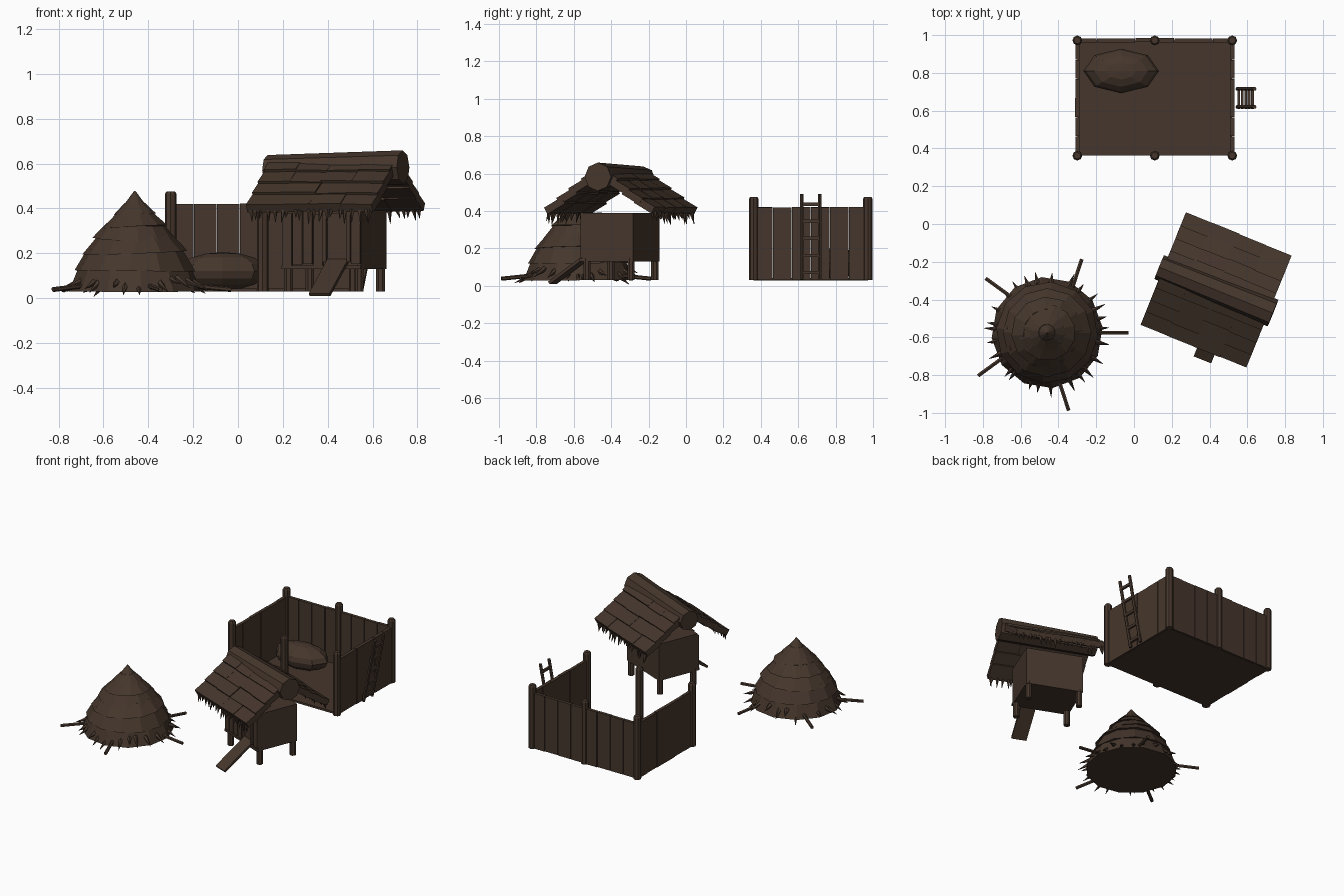
import bpy, bmesh, random
from math import radians, cos, sin, pi, atan2
from mathutils import Matrix, Vector, Euler

if "Cube" in bpy.data.objects:
    bpy.data.objects.remove(bpy.data.objects["Cube"])

random.seed(4)
rnd = random.uniform
wood = bpy.data.materials.new("dark_wood")
wood.diffuse_color = (0.06, 0.037, 0.025, 1)
wood.use_nodes = True
wood.node_tree.nodes["Principled BSDF"].inputs["Base Color"].default_value = wood.diffuse_color


def box(bm, centre, size, rot=(0, 0, 0)):
    m = Matrix.Translation(centre) @ Euler(rot).to_matrix().to_4x4() @ Matrix.Diagonal((*size, 1))
    bmesh.ops.create_cube(bm, size=1, matrix=m)


def log(bm, p, q, r0, r1=None, sides=8):
    p, q = Vector(p), Vector(q)
    d = q - p
    m = Matrix.Translation((p + q) / 2) @ d.to_track_quat('Z', 'Y').to_matrix().to_4x4()
    bmesh.ops.create_cone(bm, cap_ends=True, segments=sides, radius1=r0,
                          radius2=r0 if r1 is None else r1, depth=d.length, matrix=m)


def finish(name, bm, matrix=Matrix()):
    me = bpy.data.meshes.new(name)
    bmesh.ops.recalc_face_normals(bm, faces=bm.faces)
    bm.to_mesh(me)
    bm.free()
    me.materials.append(wood)
    ob = bpy.data.objects.new(name, me)
    ob.matrix_world = matrix
    bpy.context.collection.objects.link(ob)


# ---- Animal pen: open at the front ----
X0, X1, Y0, Y1 = -0.30, 0.52, 0.362, 0.972
XM, YM = (X0 + X1) / 2, (Y0 + Y1) / 2

bm = bmesh.new()
box(bm, (XM, YM, 0.036), (X1 - X0, Y1 - Y0, 0.014))
finish("pen_floor", bm)

bm = bmesh.new()
for x in (X0, XM, X1):
    for y in (Y0, Y1):
        log(bm, (x, y, 0.03), (x, y, 0.465), 0.026)
        log(bm, (x, y, 0.465), (x, y, 0.476), 0.026, 0.018)
finish("pen_posts", bm)

bm = bmesh.new()
for i in range(8):
    w = (X1 - X0) / 8
    box(bm, (X0 + (i + .5) * w, Y1 + rnd(-.002, .002), 0.226), (w - .002, 0.022, 0.388 + rnd(-.003, .003)))
for x in (X0, X1):
    for i in range(6):
        w = (Y1 - Y0) / 6
        box(bm, (x + rnd(-.002, .002), Y0 + (i + .5) * w, 0.226), (0.022, w - .002, 0.388 + rnd(-.003, .003)))
finish("pen_wall_planks", bm)

# straw heap
bm = bmesh.new()
bmesh.ops.create_uvsphere(bm, u_segments=8, v_segments=8, radius=1,
                          matrix=Matrix.Translation((-0.068, 0.81, 0.12)) @ Matrix.Diagonal((0.2, 0.118, 0.085, 1)))
finish("straw_heap", bm)

# ladder on the right wall, top leaning outward
bm = bmesh.new()
LB, LT = Vector((0.548, 0, 0.035)), Vector((0.638, 0, 0.49))
for y in (0.62, 0.715):
    log(bm, LB + Vector((0, y, 0)), LT + Vector((0, y, 0)), 0.011, sides=6)
for i in range(5):
    c = LB.lerp(LT, 0.08 + 0.2 * i)
    box(bm, (c.x, 0.667, c.z), (0.014, 0.115, 0.018))
finish("ladder", bm)

# ---- Round thatched hut ----
C = Vector((-0.46, -0.575, 0))
bm = bmesh.new()
rings = [(.03, .295, .13, .255), (.122, .27, .215, .215), (.203, .235, .275, .17), (.263, .19, .33, .13),
         (.318, .15, .385, .078), (.375, .095, .425, .045), (.415, .05, .478, .003)]
for i, (z0, r0, z1, r1) in enumerate(rings):
    tilt = Vector((rnd(-.004, .004), rnd(-.004, .004), 0))
    log(bm, C + Vector((0, 0, z0)), C + tilt + Vector((0, 0, z1)), r0, r1, 12)
finish("thatch_dome", bm)

bm = bmesh.new()
for k in range(26):
    a = 2 * pi * k / 26 + rnd(-.08, .08)
    z, r = rnd(.035, .085), rnd(.315, .345)
    u = Vector((cos(a), sin(a), 0))
    log(bm, C + u * .26 + Vector((0, 0, z + .012)), C + u * r + Vector((0, 0, z - rnd(.005, .035))), .016, .001, 5)
finish("thatch_dome_straws", bm)

bm = bmesh.new()
for k, (x, y) in enumerate([(-.03, -.575), (-.277, -.187), (-.785, -.288), (-.825, -.803), (-.346, -.987)]):
    a = radians(72 * k)
    e = Vector((x, y, .038))
    log(bm, e - .2 * Vector((cos(a), sin(a), -.1)), e, .011, sides=6)
finish("ground_stakes", bm)

# ---- Raised hut, turned about z ----
H = Matrix.Translation((0.43, -0.348, 0)) @ Matrix.Rotation(radians(-22), 4, 'Z')
A, B = 0.19, 0.147

bm = bmesh.new()
box(bm, (0, 0, 0.26), (2 * A, 2 * B, 0.26))
finish("hut_body", bm, H)

bm = bmesh.new()
for sx in (-1, 1):
    for sy in (-1, 1):
        log(bm, (sx * (A - .02), sy * (B - .02), 0.03), (sx * (A - .02), sy * (B - .02), 0.15), 0.021)
finish("hut_legs", bm, H)

# front battens, sill and door panel
bm = bmesh.new()
for x in (-.165, -.115, -.065, -.015, .165):
    box(bm, (x, -B - .004, 0.262 + rnd(-.01, .01)), (.044, .014, .24))
for x in (.018, .134):
    box(bm, (x, -B - .008, .275), (.016, .024, .23))
box(bm, (0, -B - .006, .138), (2 * A, .018, .016))
box(bm, (.076, -B - .008, .385), (.13, .024, .016))
finish("hut_front_boards", bm, H)

# entrance ramp
bm = bmesh.new()
p, q = Vector((.076, -.145, .168)), Vector((.076, -.365, .015))
d = q - p
box(bm, (p + q) / 2, (.1, d.length, .016), (atan2(-d.z, -d.y), 0, 0))
finish("hut_ramp", bm, H)

# roof: overlapping thatch courses on each slope
ROOF = H @ Matrix.Translation((0.005, 0, 0))
slope = radians(35)
bm = bmesh.new()
for s in (-1, 1):
    for i in range(4):
        for j in range(4):
            t = (i + .5) / 4
            y, z = .01 + .285 * t, .605 - .2 * t
            w = .6 / 4
            box(bm, (-.3 + (j + .5) * w, s * (y + rnd(-.004, .004)), z + .004 * (3 - i) / 3 + rnd(-.003, .003)),
                (w + .004, .115, .04), (-s * (slope - .10), rnd(-.02, .02), 0))
finish("roof_thatch", bm, ROOF)

bm = bmesh.new()
log(bm, (-.325, 0, .57), (.325, 0, .583), .068, .076, 8)
finish("roof_ridge_log", bm, ROOF)

# hanging straws along both eaves
bm = bmesh.new()
for s in (-1, 1):
    for i in range(20):
        x = -.29 + .58 * i / 19 + rnd(-.01, .01)
        log(bm, (x, s * .295, .405), (x + rnd(-.01, .01), s * rnd(.295, .318), rnd(.325, .36)), .014, .001, 5)
finish("roof_eave_straws", bm, ROOF)
